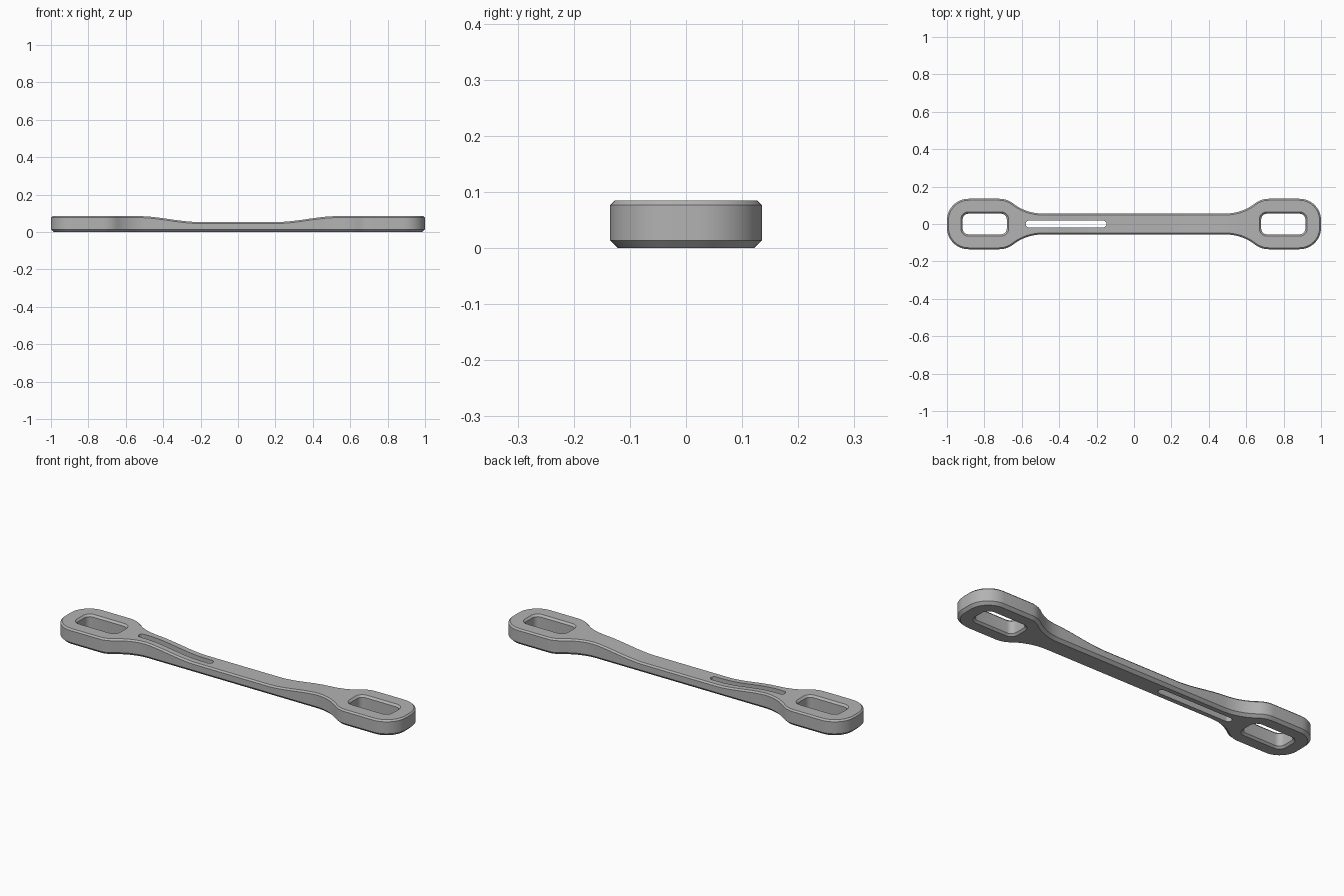
import bpy, bmesh
from math import sin, cos, pi, atan, radians

cube = bpy.data.objects.get("Cube")
if cube:
    bpy.data.objects.remove(cube, do_unlink=True)

# Main dimensions
HEAD_W, NECK_W, CORNER = 0.135, 0.056, 0.115
HEAD_Z, NECK_Z = 0.085, 0.054
LOW_CHAMFER, TOP_CHAMFER, HOLE_CHAMFER = 0.014, 0.008, 0.01

steel = bpy.data.materials.new("grey_steel")
steel.use_nodes = True
GREY = (0.45, 0.45, 0.45, 1)
steel.diffuse_color = GREY
steel.node_tree.nodes["Principled BSDF"].inputs["Base Color"].default_value = GREY


def make_object(name, bm):
    bmesh.ops.recalc_face_normals(bm, faces=bm.faces)
    mesh = bpy.data.meshes.new(name)
    bm.to_mesh(mesh)
    bm.free()
    mesh.materials.append(steel)
    obj = bpy.data.objects.new(name, mesh)
    bpy.context.collection.objects.link(obj)
    return obj


def top_height(x):
    """Thick heads easing down to a thinner shank."""
    t = min(max((abs(x) - 0.21) / 0.32, 0), 1)
    return NECK_Z + (HEAD_Z - NECK_Z) * t * t * (3 - 2 * t)


def arc(cx, cy, r, a0, a1, n, sign=1):
    """Outline stations (x, y, normal x, normal y) along an arc."""
    result = []
    for i in range(n + 1):
        a = a0 + (a1 - a0) * i / n
        result.append((cx + r * cos(a), cy + r * sin(a), sign * cos(a), sign * sin(a)))
    return result


def half_outline():
    """Stations on the +y edge, from the -x end to the middle."""
    start, end = -0.72, -0.49
    bend = 2 * atan((HEAD_W - NECK_W) / (end - start))
    total = (end - start) / sin(bend)
    r1 = 0.12
    r2 = total - r1
    pts = arc(-1 + CORNER, HEAD_W - CORNER, CORNER, pi, pi / 2, 12)
    pts += arc(start, HEAD_W - r1, r1, pi / 2, pi / 2 - bend, 8)
    pts += arc(end, NECK_W + r2, r2, -pi / 2 - bend, -pi / 2, 10, -1)[1:]
    pts += [(end * (1 - i / 20), NECK_W, 0, 1) for i in range(1, 21)]
    return pts


# Handle body: cross-sections swept along x
left = half_outline()
stations = left + [(-x, y, -nx, ny) for x, y, nx, ny in reversed(left[:-1])]
bm = bmesh.new()
sections = []
for x, y, nx, ny in stations:
    z = top_height(x)
    side = [(LOW_CHAMFER, 0), (0, LOW_CHAMFER), (0, z - TOP_CHAMFER), (TOP_CHAMFER, z)]
    pts = [(x - d * nx, y - d * ny, h) for d, h in side]
    pts += [(px, -py, pz) for px, py, pz in reversed(pts)]
    sections.append([bm.verts.new(p) for p in pts])
for a, b in zip(sections, sections[1:]):
    for k in range(8):
        j = (k + 1) % 8
        bm.faces.new((a[k], a[j], b[j], b[k]))
for s in (sections[0], sections[-1]):
    for k in range(3):
        bm.faces.new((s[k], s[k + 1], s[6 - k], s[7 - k]))
handle = make_object("handle_body", bm)


def hole_cutter(name, cx, hx, hy, r, levels):
    """Rounded rectangle lofted through (height, growth) levels."""
    bm = bmesh.new()
    rings = []
    for z, grow in levels:
        ring = []
        for q, (sx, sy) in enumerate([(1, 1), (-1, 1), (-1, -1), (1, -1)]):
            for i in range(7):
                a = (q + i / 6) * pi / 2
                ring.append(bm.verts.new((cx + sx * (hx - r) + (r + grow) * cos(a),
                                          sy * (hy - r) + (r + grow) * sin(a), z)))
        rings.append(ring)
    for a, b in zip(rings, rings[1:]):
        for k in range(len(a)):
            j = (k + 1) % len(a)
            bm.faces.new((a[k], a[j], b[j], b[k]))
    bm.faces.new(rings[0])
    bm.faces.new(rings[-1])
    cutter = make_object(name, bm)
    cutter.hide_render = True
    return cutter


# Chamfered windows in both heads and a plain slot in the shank
c = HOLE_CHAMFER
flared = [(-c, 2 * c), (c, 0), (HEAD_Z - c, 0), (HEAD_Z + c, 2 * c)]
cutters = [hole_cutter("head_window_cutter", s * 0.798, 0.118, 0.055, 0.03, flared)
           for s in (-1, 1)]
cutters.append(hole_cutter("shank_slot_cutter", -0.363, 0.216, 0.018, 0.0175,
                           [(-0.05, 0), (0.15, 0)]))

bpy.context.view_layer.objects.active = handle
for cutter in cutters:
    mod = handle.modifiers.new("cut", "BOOLEAN")
    mod.operation = "DIFFERENCE"
    mod.solver = "EXACT"
    mod.object = cutter
    bpy.ops.object.modifier_apply(modifier=mod.name)
    bpy.data.objects.remove(cutter, do_unlink=True)

# Smooth curves, crisp chamfers
bpy.ops.object.select_all(action="DESELECT")
handle.select_set(True)
bpy.ops.object.shade_smooth_by_angle(angle=radians(25))
